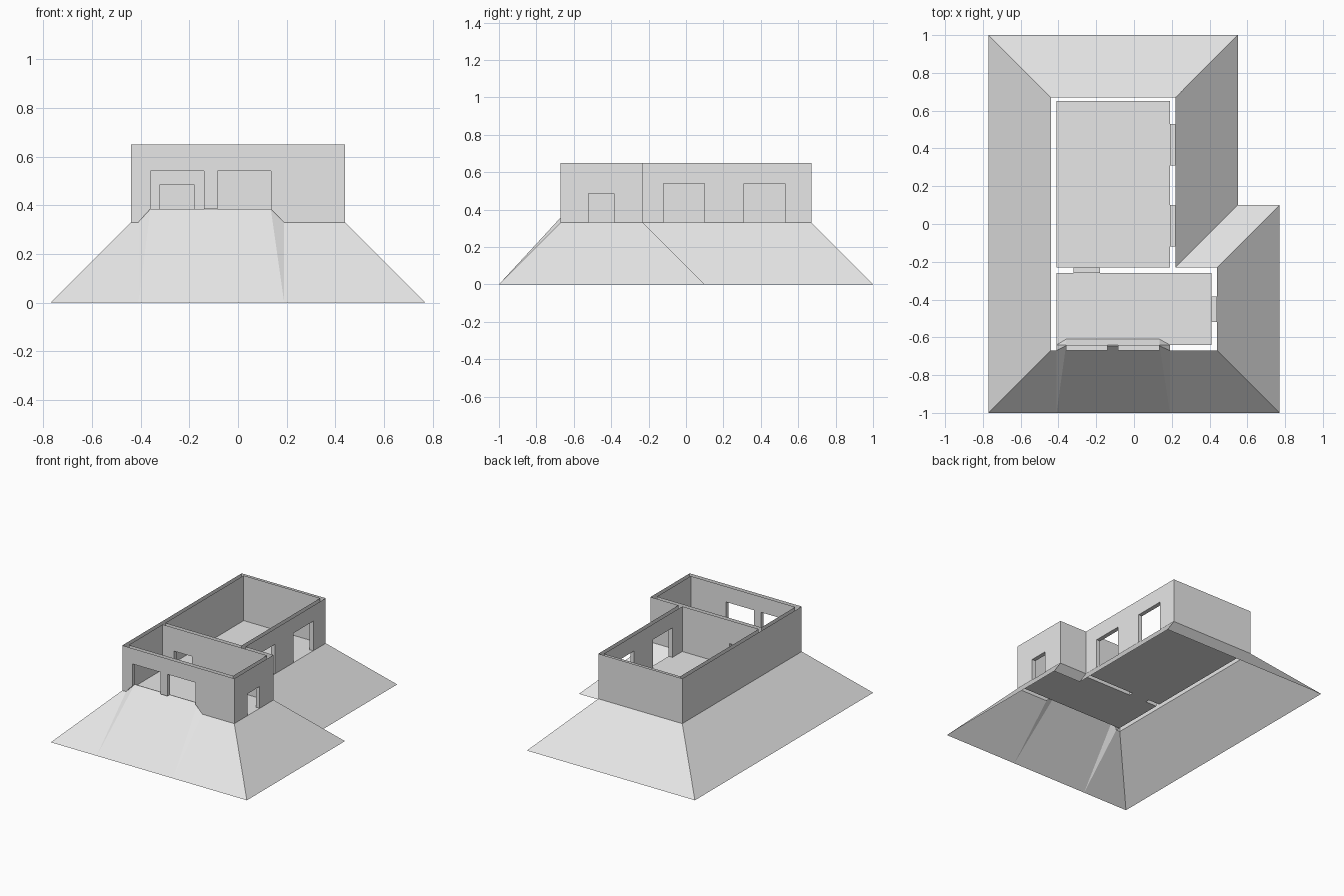
import bpy, bmesh
from mathutils import Vector

cube = bpy.data.objects.get("Cube")
if cube:
    bpy.data.objects.remove(cube, do_unlink=True)

# Single plaster colour
plaster = bpy.data.materials.new("plain_grey")
plaster.use_nodes = True
GREY = (0.8, 0.8, 0.8, 1)
plaster.diffuse_color = GREY
plaster.node_tree.nodes["Principled BSDF"].inputs["Base Color"].default_value = GREY

BASE, TOP, SILL = 0.33, 0.65, 0.385      # floor level, wall top, mound crest
OUT, INN = -0.67, -0.64                  # front wall, outer and inner sheet
CREST = -0.645                           # where the slope reaches the crest
FOOT_L, CREST_L, CREST_R, FOOT_R = -0.41, -0.36, 0.135, 0.19

# Openings: (low, high, head height)
FRONT = [(CREST_L, -0.14, 0.54), (-0.085, CREST_R, 0.54)]
SIDE_DOOR = [(-0.52, -0.385, 0.485)]
REAR_DOORS = [(-0.12, 0.10, 0.54), (0.31, 0.53, 0.54)]
INNER_DOOR = [(-0.32, -0.18, 0.485)]


def make(name, faces):
    """Build one object from a list of polygons."""
    bm = bmesh.new()
    for f in faces:
        bm.faces.new([bm.verts.new(p) for p in f])
    bmesh.ops.remove_doubles(bm, verts=bm.verts, dist=0.0005)
    bmesh.ops.dissolve_limit(bm, angle_limit=0.002, verts=bm.verts, edges=bm.edges)
    me = bpy.data.meshes.new(name)
    bm.to_mesh(me)
    bm.free()
    me.materials.append(plaster)
    ob = bpy.data.objects.new(name, me)
    bpy.context.collection.objects.link(ob)
    return ob


def mound_height(x):
    """Lower edge of the front wall, following the earth mound."""
    t = min((x - FOOT_L) / (CREST_L - FOOT_L), (FOOT_R - x) / (FOOT_R - CREST_R))
    return BASE + (SILL - BASE) * max(0, min(1, t))


def wall(p, q, openings=(), mound=False):
    """Upright sheet from p to q, facing right of travel, with openings from its foot."""
    ax = 0 if p[1] == q[1] else 1
    cuts = {p[ax], q[ax]} | {v for o in openings for v in o[:2]}
    if mound:
        cuts |= {FOOT_L, FOOT_R}
    cuts = sorted(cuts, reverse=p[ax] > q[ax])
    faces = []
    for a, b in zip(cuts, cuts[1:]):
        head = [o[2] for o in openings if o[0] < (a + b) / 2 < o[1]]

        def foot(v):
            return head[0] if head else mound_height(v) if mound else BASE

        def pt(v, z):
            return (v, p[1], z) if ax == 0 else (p[0], v, z)
        faces.append([pt(a, foot(a)), pt(b, foot(b)), pt(b, TOP), pt(a, TOP)])
    return faces


def reveal(ax, c0, c1, opening, foot=BASE, sill=True):
    """Jambs, head and sill lining an opening through a wall of depth c0..c1."""
    lo, hi, head = opening
    ring = [(lo, foot), (hi, foot), (hi, head), (lo, head)]

    def pt(v, c, z):
        return Vector((v, c, z) if ax == 0 else (c, v, z))
    centre = pt((lo + hi) / 2, (c0 + c1) / 2, (foot + head) / 2)
    faces = []
    for i in range(0 if sill else 1, 4):
        (a, za), (b, zb) = ring[i], ring[(i + 1) % 4]
        f = [pt(a, c0, za), pt(b, c0, zb), pt(b, c1, zb), pt(a, c1, za)]
        n = (f[1] - f[0]).cross(f[2] - f[0])
        faces.append(f if n.dot(centre - f[0]) > 0 else f[::-1])
    return faces


def loop_walls(pts, openings):
    """Closed run of walls; openings is keyed by side number, side 0 has the mound."""
    faces = []
    for i, p in enumerate(pts):
        faces += wall(p, pts[(i + 1) % len(pts)], openings.get(i, ()), i == 0 and 0 in openings)
    return faces


# Outer walls, anticlockwise from the front
plan = [(-0.44, OUT), (0.44, OUT), (0.44, -0.23), (0.22, -0.23), (0.22, 0.67), (-0.44, 0.67)]
make("outer_walls", loop_walls(plan, {0: FRONT, 1: SIDE_DOOR, 3: REAR_DOORS}))

# Room linings, clockwise so they face inward
front_room = [(0.41, INN), (-0.41, INN), (-0.41, -0.26), (0.41, -0.26)]
rear_room = [(0.19, -0.23), (-0.41, -0.23), (-0.41, 0.65), (0.19, 0.65)]
make("front_room_walls", loop_walls(front_room, {0: FRONT, 2: INNER_DOOR, 3: SIDE_DOOR}))
rear = []
rear += wall(rear_room[0], rear_room[1], INNER_DOOR)
rear += wall(rear_room[1], rear_room[2])
rear += wall(rear_room[2], rear_room[3])
rear += wall(rear_room[3], rear_room[0], REAR_DOORS)
make("rear_room_walls", rear)

# Floors
for name, room in (("front_room_floor", front_room), ("rear_room_floor", rear_room)):
    make(name, [[(x, y, BASE) for x, y in reversed(room)]])

# Opening linings
frames = []
for o in FRONT:
    frames += reveal(0, OUT, INN, o, SILL, False)
for o in SIDE_DOOR:
    frames += reveal(1, 0.41, 0.44, o)
for o in REAR_DOORS:
    frames += reveal(1, 0.19, 0.22, o)
for o in INNER_DOOR:
    frames += reveal(0, -0.26, -0.23, o)
make("opening_linings", frames)

# Sloping embankment around the building
ground = [(-0.77, -1), (0.77, -1), (0.77, 0.10), (0.55, 0.10), (0.55, 1), (-0.77, 1)]
bank = []
for i in range(1, 6):
    j = (i + 1) % 6
    bank.append([(*ground[i], 0), (*ground[j], 0), (*plan[j], BASE), (*plan[i], BASE)])
bank.append([(*ground[0], 0), (FOOT_L, -1, 0), (FOOT_L, OUT, BASE), (*plan[0], BASE)])
bank.append([(FOOT_R, -1, 0), (*ground[1], 0), (*plan[1], BASE), (FOOT_R, OUT, BASE)])
make("embankment", bank)

# Earth mound rising to the front windows and spilling inside
toe = -0.61
mound = [
    [(FOOT_L, -1, 0), (FOOT_R, -1, 0), (CREST_R, CREST, SILL), (CREST_L, CREST, SILL)],
    [(CREST_L, CREST, SILL), (CREST_R, CREST, SILL), (CREST_R, INN, SILL), (CREST_L, INN, SILL)],
    [(CREST_L, INN, SILL), (CREST_R, INN, SILL), (CREST_R, toe, BASE), (CREST_L, toe, BASE)],
]
for foot, crest, flip in ((FOOT_L, CREST_L, False), (FOOT_R, CREST_R, True)):
    side = [
        [(foot, -1, 0), (crest, CREST, SILL), (foot, OUT, BASE)],
        [(foot, OUT, BASE), (crest, CREST, SILL), (crest, INN, SILL), (foot, INN, BASE)],
        [(foot, INN, BASE), (crest, INN, SILL), (crest, toe, BASE)],
    ]
    mound += [f[::-1] for f in side] if flip else side
make("front_mound", mound)
